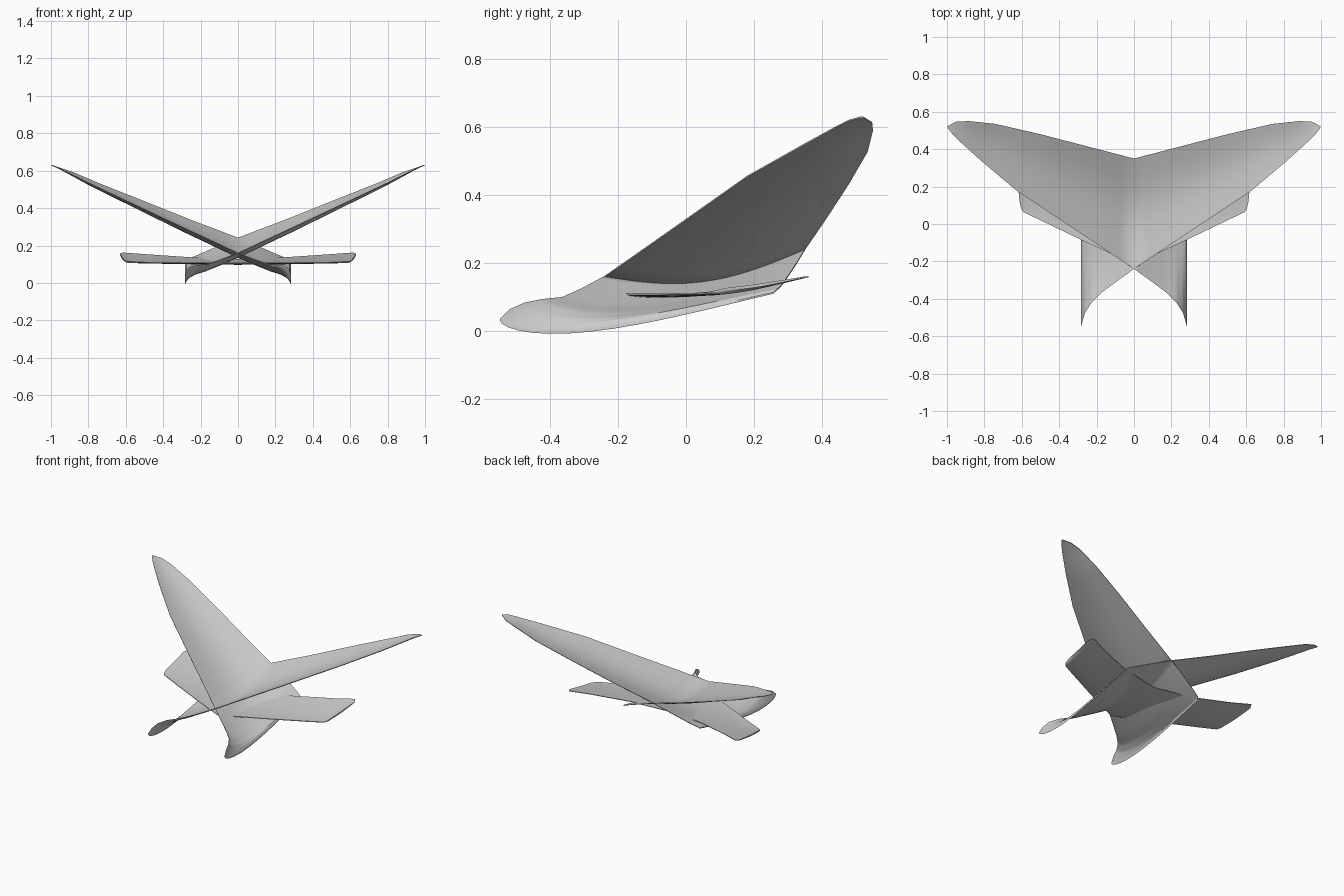
import bpy, bmesh, math
from mathutils import Vector

if "Cube" in bpy.data.objects:
    bpy.data.objects.remove(bpy.data.objects["Cube"])

CHORD = 18   # divisions from front edge to rear edge
SPAN = 4     # divisions between neighbouring stations


def section(lead, trail, sag, bias, thick):
    """Closed thin cupped profile: upper side out, lower side back."""
    a, b = Vector(lead), Vector(trail)
    size = (b - a).length

    def point(t, side):
        p = a.lerp(b, t)
        p.z -= sag * math.sin(math.pi * t ** bias)
        p.z += side * thick * size * math.sqrt(t) * (1 - t) + side * 0.002
        return p

    ts = [(1 - math.cos(math.pi * i / CHORD)) / 2 for i in range(CHORD + 1)]
    return [point(t, 1) for t in ts] + [point(t, -1) for t in reversed(ts)]


def panel(name, stations):
    """Loft profiles from the centre line outward, then mirror across x."""
    rows = []
    for s, e in zip(stations, stations[1:]):
        for k in range(SPAN):
            f = k / SPAN
            mix = [Vector(s[j]).lerp(Vector(e[j]), f) for j in (0, 1)]
            mix += [s[j] + (e[j] - s[j]) * f for j in (2, 3, 4)]
            rows.append(section(*mix))
    rows.append(section(*stations[-1]))
    bm = bmesh.new()
    loops = [[bm.verts.new(p) for p in row] for row in rows]
    n = len(loops[0])
    for r0, r1 in zip(loops, loops[1:]):
        for i in range(n):
            j = (i + 1) % n
            bm.faces.new((r0[i], r1[i], r1[j], r0[j]))
    # close the outer tip with a strip
    tip = loops[-1]
    for i in range(CHORD):
        bm.faces.new((tip[i], tip[n - 1 - i], tip[n - 2 - i], tip[i + 1]))
    bmesh.ops.recalc_face_normals(bm, faces=bm.faces)
    # the outermost upper faces must point up
    bm.faces.ensure_lookup_table()
    if bm.faces[CHORD // 2].normal.z < 0:
        bmesh.ops.reverse_faces(bm, faces=bm.faces)
    me = bpy.data.meshes.new(name)
    bm.to_mesh(me)
    bm.free()
    ob = bpy.data.objects.new(name, me)
    bpy.context.collection.objects.link(ob)
    mod = ob.modifiers.new("mirror", 'MIRROR')
    mod.use_axis[0] = True
    bpy.ops.object.select_all(action='DESELECT')
    bpy.context.view_layer.objects.active = ob
    ob.select_set(True)
    bpy.ops.object.shade_smooth_by_angle(angle=math.radians(40))
    return ob


# large raised wings: (front edge, rear edge, sag, bias, thickness)
panel("upper_wings", [
    ((0, -.24, .16), (0, .35, .24), .055, 1.0, .012),
    ((.30, -.04, .30), (.25, .415, .335), .045, 1.0, .012),
    ((.63, .18, .455), (.50, .48, .435), .030, .95, .012),
    ((.82, .34, .545), (.74, .535, .53), .018, .9, .015),
    ((.93, .44, .60), (.88, .55, .59), .008, .9, .02),
    ((.97, .48, .62), (.95, .548, .613), .003, .9, .02),
    ((.995, .512, .629), (.998, .522, .629), 0, 1, .02)])

# flat middle wings with blunt ends
panel("middle_wings", [
    ((0, -.215, .108), (0, .19, .125), .012, .8, .02),
    ((.25, -.10, .108), (.25, .225, .135), .012, .8, .022),
    ((.50, .02, .110), (.50, .31, .152), .010, .7, .03),
    ((.59, .063, .112), (.58, .345, .158), .008, .7, .035),
    ((.603, .08, .116), (.615, .36, .160), .006, .7, .035),
    ((.612, .12, .125), (.632, .33, .155), .004, .7, .03)])

# drooping tail fins with curled front tips
panel("lower_fins", [
    ((0, -.24, .16), (0, .35, .24), .055, 1.0, .012),
    ((.09, -.305, .125), (.09, .328, .203), .055, .9, .012),
    ((.17, -.365, .098), (.17, .305, .168), .055, .8, .012),
    ((.23, -.425, .092), (.23, .287, .142), .060, .7, .012),
    ((.262, -.475, .082), (.262, .276, .128), .064, .6, .012),
    ((.275, -.52, .062), (.275, .268, .122), .062, .55, .012),
    ((.283, -.548, .033), (.283, .258, .112), .056, .6, .010)])
